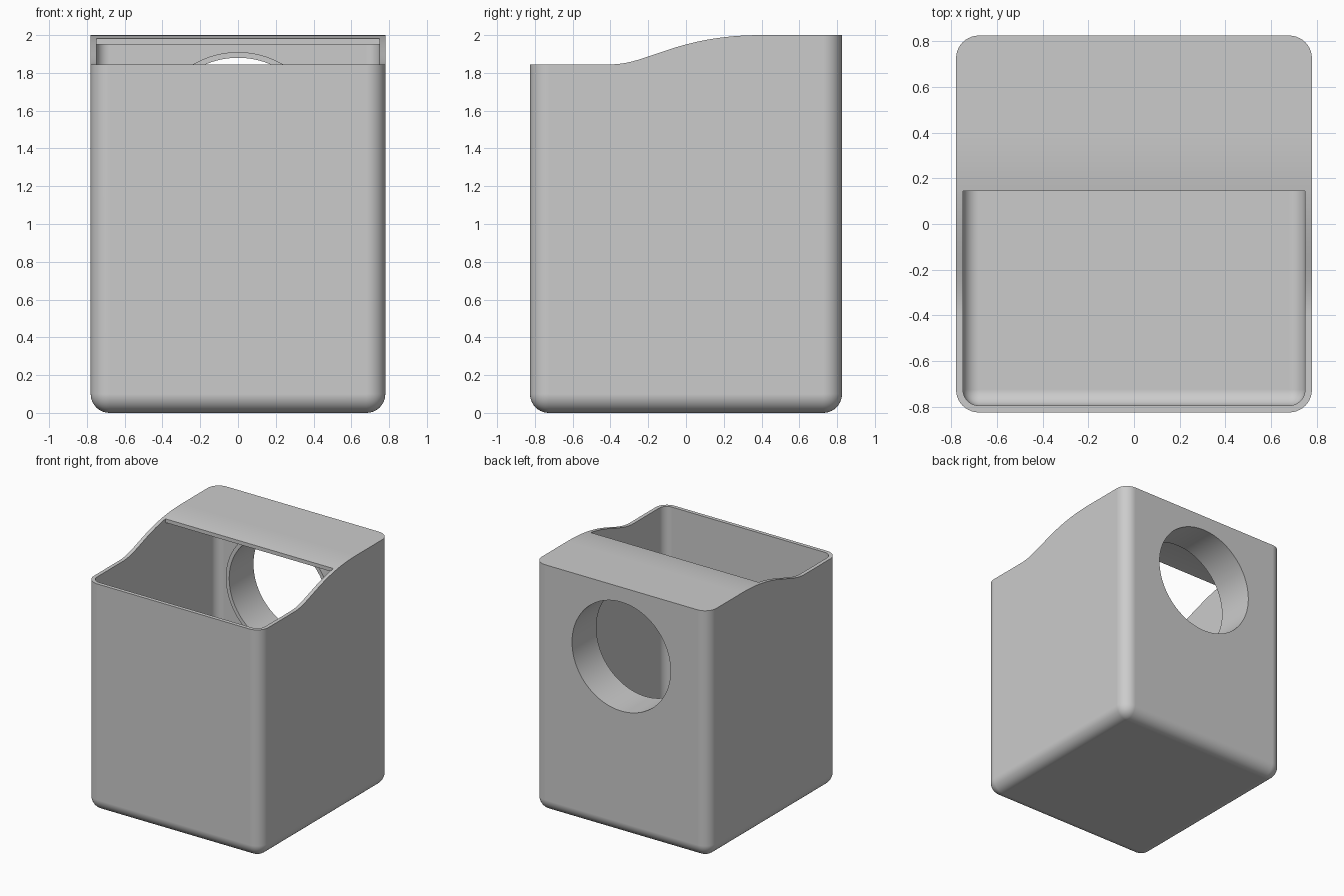
import bpy, bmesh, math
from mathutils import Matrix, Vector

cube = bpy.data.objects.get("Cube")
if cube:
    bpy.data.objects.remove(cube, do_unlink=True)

HX, HY, WALL, RADIUS = 0.78, 0.826, 0.03, 0.1
ROOF_EDGE = 0.145            # front edge of the roof
HOLE_Z, HOLE_R, TUBE_DEPTH = 1.44, 0.44, 0.31

grey = bpy.data.materials.new("plain_grey")
grey.use_nodes = True
grey.diffuse_color = (0.6, 0.6, 0.6, 1)
grey.node_tree.nodes["Principled BSDF"].inputs["Base Color"].default_value = (0.6, 0.6, 0.6, 1)


def make(name, bm):
    bmesh.ops.recalc_face_normals(bm, faces=bm.faces[:])
    mesh = bpy.data.meshes.new(name)
    bm.to_mesh(mesh)
    bm.free()
    mesh.materials.append(grey)
    obj = bpy.data.objects.new(name, mesh)
    bpy.context.collection.objects.link(obj)
    return obj


def rounded_box(name, inset, top):
    """Box with rounded upright and bottom edges."""
    bm = bmesh.new()
    size = Vector((2 * (HX - inset), 2 * (HY - inset), top - inset))
    bmesh.ops.create_cube(bm, size=1, matrix=Matrix.Translation((0, 0, (top + inset) / 2))
                          @ Matrix.Diagonal(size.to_4d()))
    edges = [e for e in bm.edges if min(v.co.z for v in e.verts) < top - 0.1]
    bmesh.ops.bevel(bm, geom=edges, offset=RADIUS - inset, segments=10,
                    profile=0.5, affect='EDGES')
    return make(name, bm)


def prism(name, outline):
    """Side outline (y, z) pushed across the whole width."""
    bm = bmesh.new()
    face = bm.faces.new([bm.verts.new((-1, y, z)) for y, z in outline])
    out = bmesh.ops.extrude_face_region(bm, geom=[face])
    bmesh.ops.translate(bm, vec=(2, 0, 0),
                        verts=[v for v in out["geom"] if isinstance(v, bmesh.types.BMVert)])
    return make(name, bm)


def cylinder(name, radius, y0, y1):
    bm = bmesh.new()
    mat = Matrix.Translation((0, (y0 + y1) / 2, HOLE_Z)) @ Matrix.Rotation(math.pi / 2, 4, 'X')
    bmesh.ops.create_cone(bm, cap_ends=True, segments=96, radius1=radius,
                          radius2=radius, depth=y1 - y0, matrix=mat)
    return make(name, bm)


def combine(obj, tool, operation):
    """Apply a boolean and drop the tool."""
    mod = obj.modifiers.new("cut", 'BOOLEAN')
    mod.object, mod.operation, mod.solver = tool, operation, 'EXACT'
    dg = bpy.context.evaluated_depsgraph_get()
    mesh = bpy.data.meshes.new_from_object(obj.evaluated_get(dg))
    obj.modifiers.clear()
    obj.data = mesh
    bpy.data.objects.remove(tool, do_unlink=True)


# S-shaped rim line, low at the front and high at the back
ctrl = [Vector(p) for p in ((-0.4, 1.845), (-0.2, 1.845), (-0.05, 2.0), (0.4, 2.0))]
rim = []
for i in range(33):
    t = i / 32
    p = sum((c * w for c, w in zip(ctrl, ((1 - t) ** 3, 3 * t * (1 - t) ** 2,
                                          3 * t * t * (1 - t), t ** 3))), Vector((0, 0)))
    rim.append((p.x, p.y))
rim = [(-1, 1.845)] + rim + [(1, 2.0)]


def rim_height(y):
    for (y0, z0), (y1, z1) in zip(rim, rim[1:]):
        if y0 <= y <= y1:
            return z0 + (z1 - z0) * (y - y0) / (y1 - y0)


# Outer body trimmed along the rim line
body = rounded_box("bin_body", 0, 2.3)
combine(body, prism("rim_cutter", rim + [(1, 2.6), (-1, 2.6)]), 'DIFFERENCE')

# Cavity, leaving a thin roof over the back
cavity = rounded_box("cavity", WALL, 2.4)
under = [(ROOF_EDGE, rim_height(ROOF_EDGE))] + [p for p in rim if p[0] > ROOF_EDGE]
under = [(y, z - WALL) for y, z in under]
combine(cavity, prism("roof_block", under + [(1, 2.6), (ROOF_EDGE, 2.6)]), 'DIFFERENCE')
combine(body, cavity, 'DIFFERENCE')

# Round entrance tube through the back wall
inner_end = HY - TUBE_DEPTH
combine(body, cylinder("tube", HOLE_R + WALL, inner_end, HY - WALL / 2), 'UNION')
combine(body, cylinder("tube_bore", HOLE_R, inner_end - 0.1, HY + 0.2), 'DIFFERENCE')

# Smooth rounded edges, crisp rims
bpy.ops.object.select_all(action='DESELECT')
body.select_set(True)
bpy.context.view_layer.objects.active = body
bpy.ops.object.shade_smooth_by_angle(angle=math.radians(30))
normals = body.modifiers.new("clean_shading", 'WEIGHTED_NORMAL')
normals.keep_sharp = True
